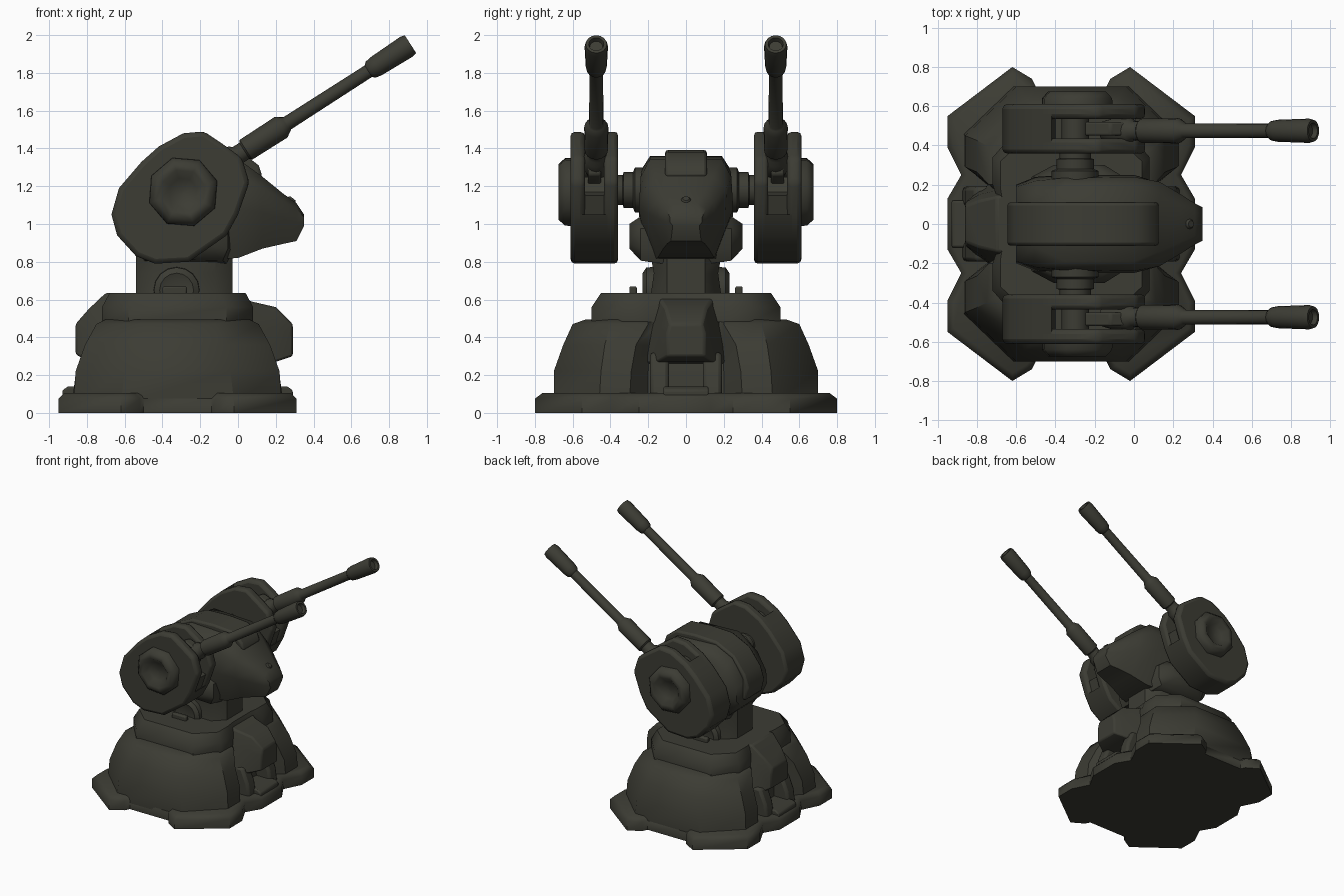
import bpy, bmesh, math
from mathutils import Vector

mat = bpy.data.materials.new("dark_olive_metal")
mat.diffuse_color = (0.045, 0.045, 0.034, 1)
CX = -0.32  # centre of the base in x


def finish(name, rings, bevel=0, mirror=False, angle=42):
    """Skin a list of equal-length point rings, cap both ends, shade."""
    bm = bmesh.new()
    vr = [[bm.verts.new(p) for p in r] for r in rings]
    n = len(rings[0])
    for a, b in zip(vr, vr[1:]):
        for i in range(n):
            bm.faces.new((a[i], a[(i + 1) % n], b[(i + 1) % n], b[i]))
    bm.faces.new(vr[0])
    bm.faces.new(vr[-1])
    bmesh.ops.remove_doubles(bm, verts=bm.verts, dist=1e-5)
    bmesh.ops.recalc_face_normals(bm, faces=bm.faces)
    me = bpy.data.meshes.new(name)
    bm.to_mesh(me)
    bm.free()
    me.materials.append(mat)
    ob = bpy.data.objects.new(name, me)
    bpy.context.collection.objects.link(ob)
    bpy.ops.object.select_all(action='DESELECT')
    ob.select_set(True)
    bpy.context.view_layer.objects.active = ob
    bpy.ops.object.shade_smooth_by_angle(angle=math.radians(angle))
    if bevel:
        m = ob.modifiers.new("bevel", 'BEVEL')
        m.width, m.segments, m.limit_method = bevel, 2, 'ANGLE'
        m.angle_limit = math.radians(35)
    if mirror:
        m = ob.modifiers.new("mirror", 'MIRROR')
        m.use_axis = (False, True, False)
    return ob


def quarter_ring(q, z):
    """Mirror a quarter outline (dx, y) four ways around the base centre."""
    pts = q + [(-x, y) for x, y in reversed(q)]
    pts += [(-x, -y) for x, y in q] + [(x, -y) for x, y in reversed(q)]
    return [(CX + x, y, z) for x, y in pts]


def slab(name, profile, y0, y1, **kw):
    """Extrude an (x, z) profile along y."""
    return finish(name, [[(x, y, z) for x, z in profile] for y in (y0, y1)], **kw)


def lathe(name, profile, origin, axis, sides=16, turn=0.0, **kw):
    """Revolve (distance, radius) pairs around an axis in space."""
    d = Vector(axis).normalized()
    u = Vector((0, 1, 0)) if abs(d.y) < 0.9 else Vector((1, 0, 0))
    w = d.cross(u)
    rings = []
    for t, r in profile:
        rings.append([Vector(origin) + d * t + max(r, 0.001) *
                      (u * math.cos(a) + w * math.sin(a))
                      for a in (turn + i * math.tau / sides for i in range(sides))])
    return finish(name, rings, **kw)


def half_loft(name, sections, **kw):
    """Loft along x from rows of x, then (half width, z) pairs."""
    return finish(name, [[(x, y, z) for y, z in h] + [(x, -y, z) for y, z in reversed(h)]
                         for x, *h in sections], **kw)


# Ground plate with splayed feet
foot = [(0.63, 0.13), (0.56, 0.25), (0.63, 0.39), (0.63, 0.55),
        (0.30, 0.80), (0.20, 0.74), (0.18, 0.70)]
top = [(0.60, 0.12), (0.53, 0.25), (0.60, 0.40), (0.60, 0.53),
       (0.30, 0.76), (0.23, 0.72), (0.18, 0.67)]
finish("foot_plate", [quarter_ring(foot, 0), quarter_ring(foot, 0.075),
                      quarter_ring(top, 0.105)], angle=50)

# Sloped armour skirt with recessed ends, and upper collar
finish("armour_skirt", [
    quarter_ring([(0.43, 0.20), (0.55, 0.30), (0.55, 0.46), (0.30, 0.70)], 0.05),
    quarter_ring([(0.42, 0.20), (0.54, 0.29), (0.54, 0.45), (0.28, 0.70)], 0.22),
    quarter_ring([(0.39, 0.19), (0.48, 0.265), (0.49, 0.43), (0.24, 0.65)], 0.36),
    quarter_ring([(0.35, 0.15), (0.42, 0.20), (0.43, 0.40), (0.20, 0.60)], 0.47),
    quarter_ring([(0.33, 0.12), (0.38, 0.20), (0.38, 0.37), (0.19, 0.53)], 0.495)])
finish("upper_collar", [
    quarter_ring([(0.38, 0.14), (0.40, 0.20), (0.40, 0.34), (0.26, 0.50)], 0.48),
    quarter_ring([(0.38, 0.14), (0.40, 0.20), (0.40, 0.34), (0.26, 0.50)], 0.56),
    quarter_ring([(0.35, 0.12), (0.36, 0.18), (0.36, 0.32), (0.22, 0.45)], 0.635)])

# Flared housings overhanging the end recesses, with cheeks and steps below
housing = {
    "right": [(0.25, (.16, .635), (.20, .50), (.26, .26)),
              (0.33, (.15, .62), (.19, .50), (.25, .26)),
              (0.39, (.13, .59), (.17, .47), (.22, .26)),
              (0.52, (.11, .56), (.14, .45), (.15, .27)),
              (0.61, (.085, .47), (.10, .42), (.10, .30))],
    "left": [(0.25, (.16, .635), (.20, .50), (.26, .26)),
             (0.38, (.14, .635), (.17, .50), (.23, .26)),
             (0.47, (.12, .55), (.15, .45), (.17, .27)),
             (0.54, (.09, .47), (.11, .42), (.11, .31))]}
for tag, side in (("right", 1), ("left", -1)):
    half_loft(tag + "_housing", [(CX + side * x, *h) for x, *h in housing[tag]],
              bevel=0.012)
    slab(tag + "_cheek", [(CX + side * x, z) for x, z in
         ((0.3, 0.05), (0.56, 0.05), (0.54, 0.2), (0.49, 0.32), (0.3, 0.32))],
         0.09, 0.19, bevel=0.02, mirror=True)
    slab(tag + "_step", [(CX + side * x, z) for x, z in
         ((0.3, 0.02), (0.61, 0.02), (0.61, 0.12), (0.58, 0.14), (0.3, 0.14))],
         -0.12, 0.12, bevel=0.01)

# Neck, its round side hatches and small deck blocks
finish("neck", [[(x, y, z) for x, y in
       ((-0.54, -0.10), (-0.45, -w), (-0.12, -w), (-0.03, -0.10),
        (-0.03, 0.10), (-0.12, w), (-0.45, w), (-0.54, 0.10))]
       for z, w in ((0.60, 0.19), (0.74, 0.17), (0.9, 0.20))])
lathe("neck_hatch", [(0, 0.125), (0.09, 0.12), (0.11, 0.09), (0.10, 0.06), (0.10, 0)],
      (-0.325, 0.12, 0.65), (0, 1, 0), mirror=True)
slab("deck_block", [(-0.40, 0.62), (-0.40, 0.67), (-0.27, 0.67), (-0.27, 0.62)],
     0.26, 0.30, bevel=0.01, mirror=True)

# Head lofted along x, half widths from top to bottom
half_loft("head", [
    (-0.60, (.10, 1.15), (.19, 1.10), (.20, 0.99), (.12, .92)),
    (-0.50, (.12, 1.29), (.22, 1.22), (.24, 1.02), (.16, .83)),
    (-0.35, (.19, 1.36), (.235, 1.29), (.25, 1.05), (.20, .80)),
    (0.00, (.19, 1.345), (.24, 1.25), (.25, 1.08), (.15, .82)),
    (0.13, (.14, 1.25), (.215, 1.19), (.21, 1.06), (.12, .87)),
    (0.24, (.09, 1.16), (.15, 1.12), (.15, 1.03), (.10, .895)),
    (0.31, (.06, 1.11), (.105, 1.08), (.105, 1.01), (.08, .91)),
    (0.35, (.05, 1.05), (.085, 1.035), (.085, 1.01), (.07, .99))], angle=50)
slab("spine_plate", [(0.13, 1.25), (0.11, 1.31), (0.02, 1.38), (-0.15, 1.392),
                     (-0.35, 1.385), (-0.51, 1.31), (-0.61, 1.18), (-0.645, 1.08),
                     (-0.62, 0.97), (-0.5, 0.97), (-0.3, 1.2)],
     -0.11, 0.11, bevel=0.015)
lathe("nose_sensor", [(0, 0.03), (0.05, 0.03), (0.065, 0.018), (0.065, 0)],
      (0.25, 0, 1.085), (0.6, 0, 0.75), sides=10)
# Flared jaw guards
jaw = [(-0.50, 0.80), (-0.55, 0.93), (-0.45, 1.03), (-0.12, 1.05),
       (-0.03, 0.98), (-0.03, 0.86), (-0.06, 0.79)]
finish("jaw_guard", [[(-0.27 + (x + 0.27) * k, y, 0.95 + (z - 0.95) * k) for x, z in jaw]
                     for y, k in ((0.12, 1), (0.24, 0.9), (0.30, 0.5))], mirror=True)

# Gun pods: two cheek plates around a slotted core, mirrored in y
pod = [(-0.18, 1.49), (-0.29, 1.48), (-0.42, 1.41), (-0.51, 1.33), (-0.63, 1.19),
       (-0.67, 1.05), (-0.64, 0.94), (-0.54, 0.83), (-0.44, 0.79), (-0.26, 0.80),
       (-0.06, 0.94), (0.0, 1.05), (0.06, 1.22), (0.02, 1.35), (-0.09, 1.43)]
slab("pod_inner_plate", pod, 0.36, 0.435, bevel=0.02, mirror=True)
slab("pod_outer_plate", pod, 0.535, 0.612, bevel=0.025, mirror=True)
core = pod[2:12] + [(-0.03, 1.03), (0.01, 1.15), (-0.06, 1.17), (-0.10, 1.25), (-0.40, 1.25)]
slab("pod_core", core, 0.39, 0.575, mirror=True)
slab("gun_breech", [(-0.33, 1.22), (-0.35, 1.30), (-0.12, 1.42), (-0.02, 1.38),
                    (-0.02, 1.26), (-0.1, 1.2)], 0.45, 0.52, bevel=0.01, mirror=True)
lathe("breech_roller", [(0.43, 0.07), (0.54, 0.07)], (-0.30, 0, 1.31), (0, 1, 0),
      sides=12, mirror=True)

# Dished outer hub and inner pivot
lathe("pod_hub", [(0.58, 0.19), (0.64, 0.188), (0.675, 0.155), (0.675, 0.12),
                  (0.635, 0.075), (0.63, 0)],
      (-0.29, 0, 1.17), (0, 1, 0), sides=8, turn=math.pi / 8 + 0.08, mirror=True, angle=60)
lathe("pod_pivot", [(0.20, 0.12), (0.27, 0.12), (0.28, 0.095), (0.33, 0.095),
                    (0.335, 0.08), (0.38, 0.08)],
      (-0.30, 0, 1.18), (0, 1, 0), sides=12, mirror=True)

# Raised gun barrel with sleeve and hollow muzzle
lathe("gun_barrel", [(-0.18, 0), (-0.18, 0.05), (-0.12, 0.065), (-0.02, 0.065),
                     (0.0, 0.05), (0.04, 0.05), (0.05, 0.062), (0.27, 0.064), (0.30, 0.045),
                     (0.31, 0.038), (0.82, 0.036), (0.835, 0.05), (0.87, 0.056), (1.06, 0.062),
                     (1.085, 0.056), (1.085, 0.04), (1.06, 0.034), (1.06, 0)],
      (0, 0.475, 1.366), (0.8415, 0, 0.540), mirror=True)
